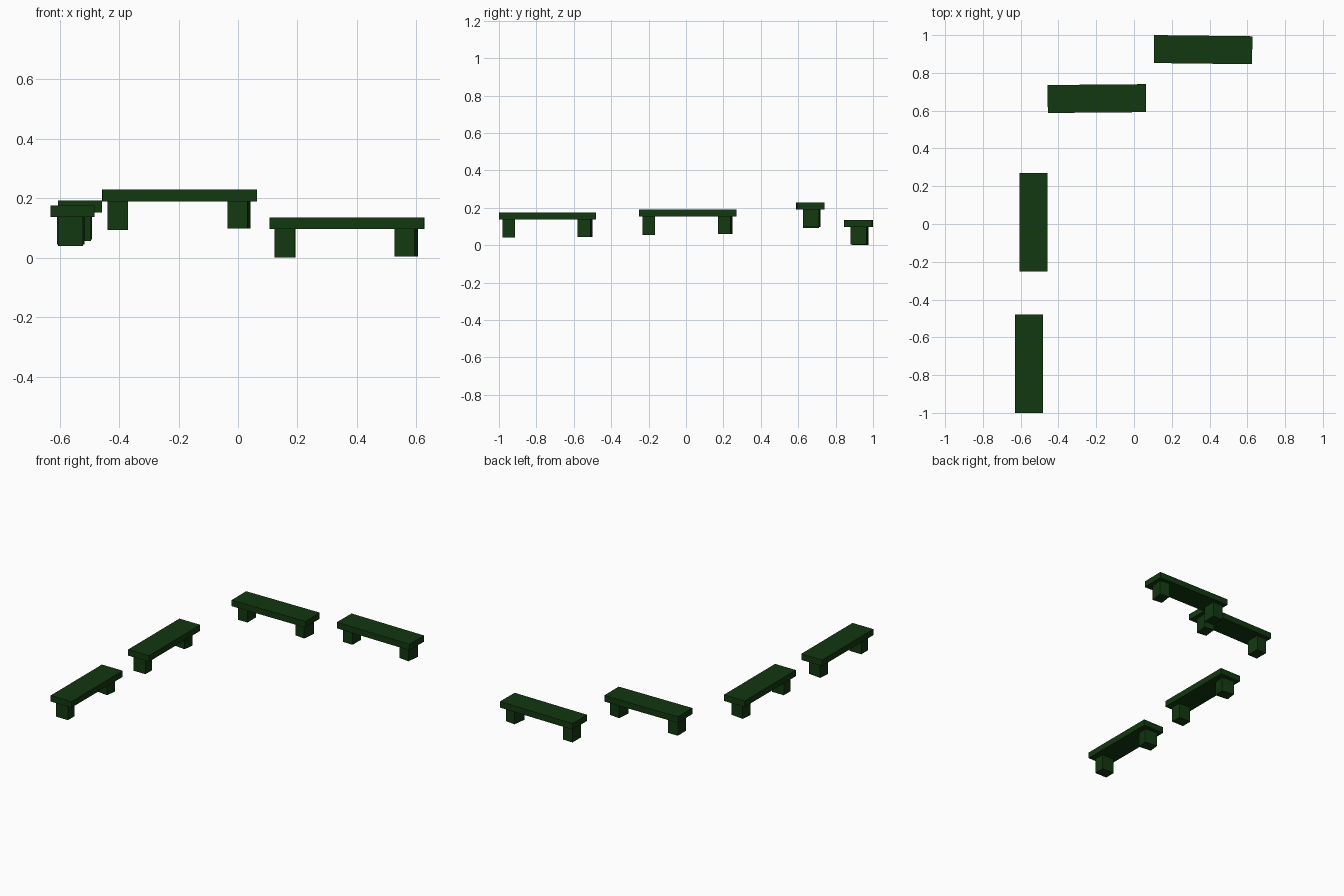
import bpy
from math import radians
from mathutils import Matrix

if "Cube" in bpy.data.objects:
    bpy.data.objects.remove(bpy.data.objects["Cube"])

stone = bpy.data.materials.new("dark_green")
stone.diffuse_color = (0.006, 0.04, 0.005, 1)
stone.use_nodes = True
stone.node_tree.nodes["Principled BSDF"].inputs["Base Color"].default_value = stone.diffuse_color

LENGTH, WIDTH = 0.52, 0.148
SLAB_BOTTOM, SLAB_TOP = 0.097, 0.136


def box(name, size, center, turn, frame):
    """Box placed in a bench's local frame, turned about its own z."""
    bpy.ops.mesh.primitive_cube_add(size=1)
    ob = bpy.context.object
    ob.name = name
    local = (Matrix.Translation(center) @ Matrix.Rotation(radians(turn), 4, 'Z')
             @ Matrix.Diagonal((*size, 1)))
    ob.data.transform(frame @ local)
    ob.data.materials.append(stone)


def bench(name, position, heading):
    frame = Matrix.Translation(position) @ Matrix.Rotation(radians(heading), 4, 'Z')
    # Seat slab
    box(name + "_seat", (LENGTH, WIDTH, SLAB_TOP - SLAB_BOTTOM),
        (0, 0, (SLAB_TOP + SLAB_BOTTOM) / 2), 0, frame)
    # Block legs: one straight, one slightly twisted and shorter
    for side, x, foot, turn in (("first", -0.208, 0.0, 0), ("second", 0.2, 0.005, -7)):
        box(f"{name}_{side}_leg", (0.068, 0.085, SLAB_BOTTOM - foot),
            (x, 0.006, (SLAB_BOTTOM + foot) / 2), turn, frame)


# Four benches at different ground heights
bench("front_left_bench", (-0.557, -0.74, 0.04), 90)
bench("middle_left_bench", (-0.531, 0.009, 0.056), 90)
bench("back_left_bench", (-0.197, 0.664, 0.093), 0.5)
bench("back_right_bench", (0.366, 0.923, 0.0), -0.7)
